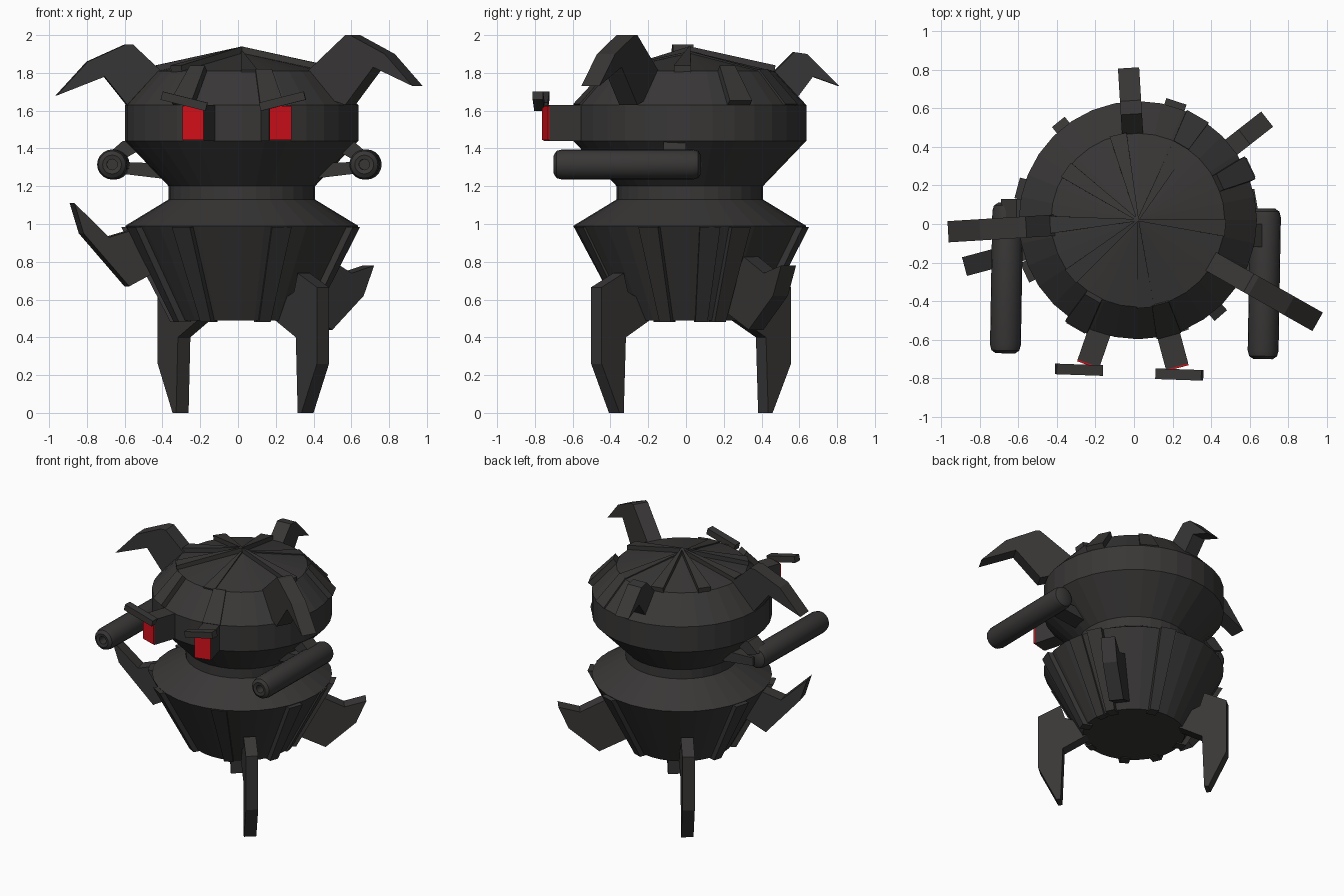
import bpy, bmesh, math
from mathutils import Matrix

if "Cube" in bpy.data.objects:
    bpy.data.objects.remove(bpy.data.objects["Cube"])

CX, CY = 0.02, 0.02   # body axis


def finish(bm, name, matrix=None):
    bmesh.ops.remove_doubles(bm, verts=bm.verts, dist=1e-5)
    bmesh.ops.recalc_face_normals(bm, faces=bm.faces)
    me = bpy.data.meshes.new(name)
    bm.to_mesh(me)
    bm.free()
    ob = bpy.data.objects.new(name, me)
    bpy.context.collection.objects.link(ob)
    if matrix is not None:
        ob.matrix_world = matrix
    return ob


def revolve(name, profile, sides, matrix):
    """Spin an (r, z) profile round z; r = 0 points close the ends."""
    bm = bmesh.new()
    rings = []
    for r, z in profile:
        if r == 0:
            rings.append([bm.verts.new((0, 0, z))] * sides)
        else:
            rings.append([bm.verts.new((r * math.cos(math.tau * i / sides),
                                        r * math.sin(math.tau * i / sides), z))
                          for i in range(sides)])
    for a, b in zip(rings, rings[1:]):
        for i in range(sides):
            j = (i + 1) % sides
            bm.faces.new(dict.fromkeys((a[i], a[j], b[j], b[i])))
    return finish(bm, name, matrix)


def plate(name, pts, width, matrix):
    """Prism of an (x, z) outline; width is one value or one per point."""
    w = width if isinstance(width, (list, tuple)) else [width] * len(pts)
    bm = bmesh.new()
    a = [bm.verts.new((x, -k / 2, z)) for (x, z), k in zip(pts, w)]
    b = [bm.verts.new((x, k / 2, z)) for (x, z), k in zip(pts, w)]
    bm.faces.new(a)
    bm.faces.new(b[::-1])
    n = len(pts)
    for i in range(n):
        j = (i + 1) % n
        bm.faces.new((a[i], b[i], b[j], a[j]))
    return finish(bm, name, matrix)


def radial(deg):
    return Matrix.Translation((CX, CY, 0)) @ Matrix.Rotation(math.radians(deg), 4, 'Z')


def box(name, size, matrix):
    bm = bmesh.new()
    bmesh.ops.create_cube(bm, size=1, matrix=Matrix.Diagonal((*size, 1)))
    return finish(bm, name, matrix)


dark = bpy.data.materials.new("dark_metal")
dark.diffuse_color = (0.04, 0.038, 0.037, 1)
dark.use_nodes = True
dark.node_tree.nodes["Principled BSDF"].inputs["Base Color"].default_value = dark.diffuse_color
red = bpy.data.materials.new("red_glow")
red.diffuse_color = (0.65, 0.005, 0.01, 1)
red.use_nodes = True
red.node_tree.nodes["Principled BSDF"].inputs["Base Color"].default_value = red.diffuse_color

# Body: domed head, narrow neck, tapered base
revolve("body", [(0, 0.49), (0.35, 0.49), (0.617, 0.99), (0.387, 1.13), (0.387, 1.2),
                 (0.617, 1.44), (0.617, 1.63), (0.45, 1.81), (0, 1.905)], 32, radial(0))

# Thin wedges on the crown
for deg in (-5, 60, 103, 145, 183, 220, 275):
    lift = 0.0 if deg in (60, 275) else 0.025
    plate("crown_wedge", [(0.0, 1.87), (0.45, 1.79), (0.455, 1.815 + lift), (0.0, 1.915 + lift)],
          [0.01, 0.09, 0.09, 0.01], radial(deg))

# Shoulder strips
for deg in (25, 60, 240, 285):
    lift = 0.0 if deg in (60, 285) else 0.02
    plate("shoulder_strip", [(0.43, 1.79), (0.6, 1.62), (0.622 + lift, 1.635 + lift),
                             (0.45 + lift, 1.82 + lift)],
          [0.09, 0.13, 0.13, 0.09], radial(deg))

# Tapered ribs on the base
for deg in (25, 72, 165, 205, 240, 340, 10, 290):
    t = 0.005 if deg in (10, 290) else 0.03
    plate("base_rib", [(0.58, 0.985), (0.617 + t, 0.985), (0.352 + t, 0.48), (0.31, 0.48)],
          [0.11, 0.11, 0.065, 0.065], radial(deg))

# Two clawed legs
leg = [(0.5, 0.74), (0.655, 0.665), (0.655, 0.26), (0.53, 0.0), (0.5, 0.0),
       (0.485, 0.4), (0.3, 0.5), (0.38, 0.6), (0.47, 0.64)]
for deg in (-49, 129):
    plate("leg", leg, 0.085, radial(deg))

# Two hooked side arms
plate("left_arm", [(0.93, 1.11), (0.74, 0.93), (0.5, 1.0), (0.42, 0.78), (0.63, 0.67),
                   (0.88, 0.95)], 0.1, radial(195))
plate("rear_arm", [(0.85, 0.78), (0.7, 0.74), (0.5, 0.84), (0.36, 0.54), (0.57, 0.44),
                   (0.78, 0.62)], 0.1, radial(38))

# Three bent horns
plate("right_horn", [(0.42, 1.8), (0.66, 2.0), (0.69, 2.0), (0.9, 1.9), (1.07, 1.73),
                     (0.83, 1.83), (0.66, 1.63), (0.5, 1.68)], 0.11, radial(-29.5))
plate("left_horn", [(0.42, 1.8), (0.58, 1.95), (0.62, 1.95), (0.82, 1.86), (0.985, 1.68),
                    (0.73, 1.78), (0.61, 1.63), (0.5, 1.68)], 0.11, radial(183.5))
plate("back_horn", [(0.42, 1.78), (0.55, 1.91), (0.62, 1.9), (0.79, 1.73),
                    (0.65, 1.78), (0.56, 1.66), (0.48, 1.68)], 0.11, radial(93.5))

# Eye stalks with red lenses and slanted brows
for side, deg, bx, by in (("left", 251, -0.285, -0.755), ("right", 285, 0.235, -0.78)):
    m = radial(deg)
    box(side + "_eye_stalk", (0.3, 0.12, 0.19), m @ Matrix.Translation((0.635, 0, 1.535)))
    lens = box(side + "_eye_lens", (0.012, 0.119, 0.18),
               m @ Matrix.Translation((0.788, 0, 1.535)))
    lens.data.materials.append(red)
    tilt = 14 if side == "left" else -14
    box(side + "_brow", (0.245, 0.055, 0.045),
        Matrix.Translation((bx, by, 1.65)) @ Matrix.Rotation(math.radians(-2), 4, 'Z')
        @ Matrix.Rotation(math.radians(tilt), 4, 'Y'))

# Side barrels and their mounts
barrel = [(0, -0.32), (0.028, -0.32), (0.028, -0.385), (0.05, -0.39), (0.072, -0.375),
          (0.08, -0.345), (0.08, 0.345), (0.072, 0.375), (0.05, 0.39), (0, 0.39)]
smooth = []
for side, s, x, y, my in (("left", -1, -0.66, -0.28, 0.07), ("right", 1, 0.675, -0.31, -0.06)):
    m = (Matrix.Translation((x, y, 1.315)) @ Matrix.Rotation(math.radians(-1), 4, 'Z')
         @ Matrix.Rotation(math.radians(-90), 4, 'X'))
    smooth.append(revolve(side + "_barrel", barrel, 20, m))
    mm = Matrix.Translation((0, my, 0))
    low = [(0.4, 1.24), (0.65, 1.27), (0.65, 1.33), (0.4, 1.32)]
    top = [(0.54, 1.38), (0.61, 1.34), (0.69, 1.37), (0.61, 1.44), (0.54, 1.44)]
    for label, pts in (("_lower_mount", low), ("_upper_mount", top)):
        plate(side + label, [(s * px, pz) for px, pz in pts], 0.12, mm)

# Dark metal on everything without a colour
for ob in bpy.context.collection.objects:
    if not ob.data.materials:
        ob.data.materials.append(dark)

# Smooth barrels, flat elsewhere
bpy.ops.object.select_all(action='DESELECT')
for ob in smooth:
    ob.select_set(True)
bpy.context.view_layer.objects.active = smooth[0]
bpy.ops.object.shade_smooth_by_angle(angle=math.radians(35))
# Barrel muzzles face the front (-y)
for ob in smooth:
    assert (ob.matrix_world.to_3x3() @ ob.data.vertices[0].co).y < 0
